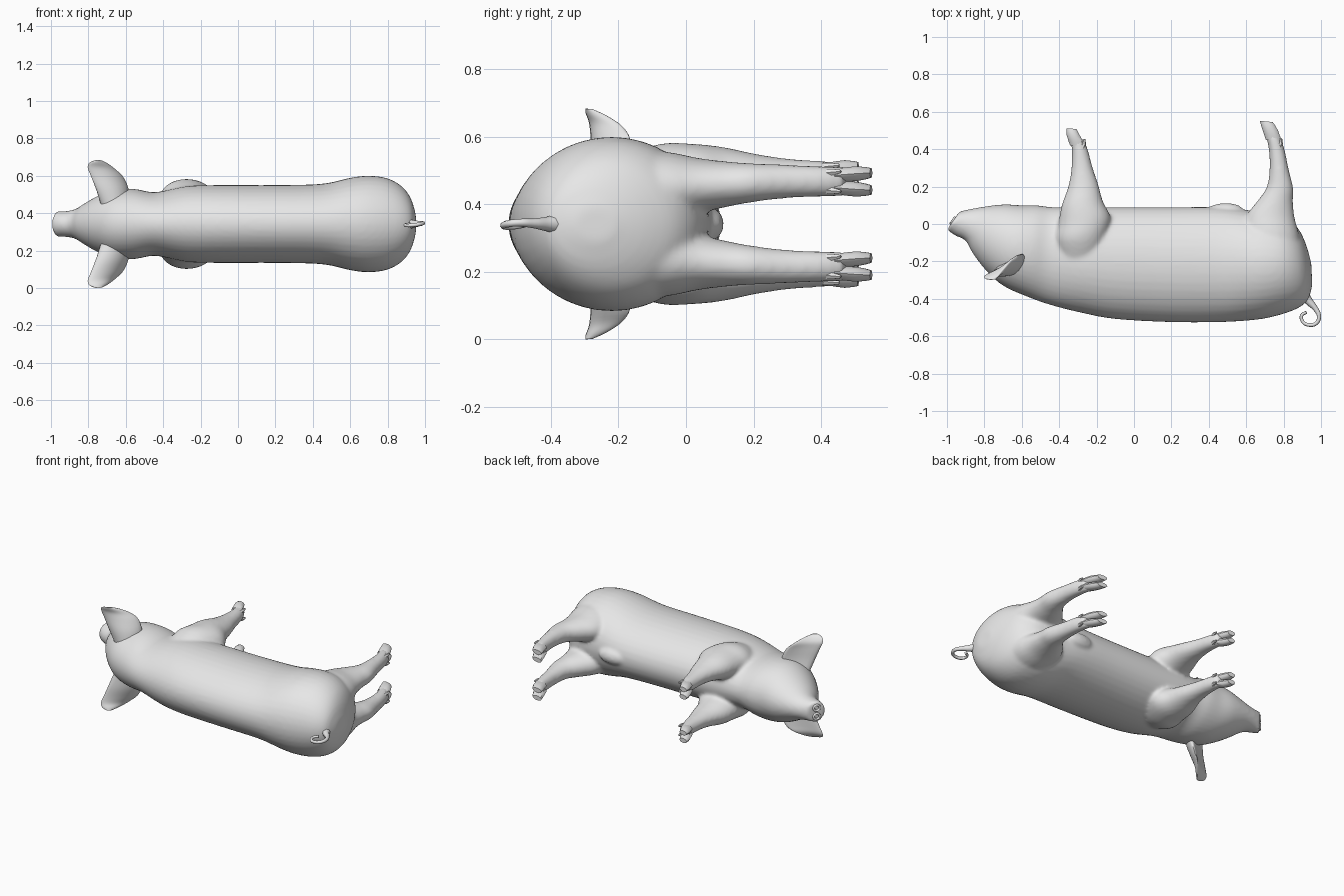
import bpy, bmesh, math
from mathutils import Vector, Matrix

cube = bpy.data.objects.get("Cube")
if cube:
    bpy.data.objects.remove(cube, do_unlink=True)

MID = 0.342          # height of the symmetry plane (the animal lies on its side)
Z = Vector((0, 0, 1))

mat = bpy.data.materials.new("plain_grey")
mat.use_nodes = True
mat.diffuse_color = (0.8, 0.8, 0.8, 1)
mat.node_tree.nodes["Principled BSDF"].inputs["Base Color"].default_value = (0.8, 0.8, 0.8, 1)


def catmull(rings, steps):
    """Smoothly interpolate rows of numbers."""
    out, n = [], len(rings)
    for i in range(n - 1):
        a, b, c, d = (rings[min(max(i + k, 0), n - 1)] for k in (-1, 0, 1, 2))
        for s in range(steps):
            t = s / steps
            out.append([0.5 * (2 * q + (r - p) * t + (2 * p - 5 * q + 4 * r - w) * t * t
                               + (3 * q - p - 3 * r + w) * t ** 3)
                        for p, q, r, w in zip(a, b, c, d)])
    out.append(list(rings[-1]))
    return out


def loft(bm, rings, mirror=False, steps=4, n=24, across=False, bend=0.0):
    """Skin oval rings, each given as edge point, opposite edge point, half thickness."""
    loops = []
    for r in catmull(rings, steps):
        p, q, t = Vector(r[:3]), Vector(r[3:6]), r[6]
        c, u = (p + q) / 2, (q - p) / 2
        v = u.cross(Z).normalized() if across else Z
        loop = []
        for k in range(n):
            a = 2 * math.pi * k / n
            co = c + u * math.cos(a) + v * (t * math.sin(a) - bend * u.length * math.cos(a) ** 2)
            if mirror:
                co.z = 2 * MID - co.z
            loop.append(bm.verts.new(co))
        loops.append(loop)
    for l0, l1 in zip(loops, loops[1:]):
        for k in range(n):
            j = (k + 1) % n
            bm.faces.new((l0[k], l0[j], l1[j], l1[k]))
    bm.faces.new(loops[0])
    bm.faces.new(loops[-1])


def flat(rows):
    """Expand (x, y, x, y, z centre, half thickness) rows into ring rows."""
    return [(a, b, z, c, d, z, w) for a, b, c, d, z, w in rows]


def finish(name, bm):
    bmesh.ops.recalc_face_normals(bm, faces=bm.faces[:])
    me = bpy.data.meshes.new(name)
    bm.to_mesh(me)
    bm.free()
    me.materials.append(mat)
    ob = bpy.data.objects.new(name, me)
    bpy.context.collection.objects.link(ob)
    return ob


def smooth(ob, angle=40):
    bpy.ops.object.select_all(action='DESELECT')
    ob.select_set(True)
    bpy.context.view_layer.objects.active = ob
    bpy.ops.object.shade_smooth_by_angle(angle=math.radians(angle))


# Trunk and head: back edge x, y, belly edge x, y, half width
trunk = [
    (-1.00, -0.03, -0.935, 0.065, 0.070), (-0.96, -0.06, -0.90, 0.075, 0.068),
    (-0.90, -0.09, -0.83, 0.088, 0.080), (-0.86, -0.16, -0.75, 0.10, 0.115),
    (-0.79, -0.25, -0.68, 0.105, 0.155), (-0.70, -0.33, -0.60, 0.10, 0.185),
    (-0.58, -0.385, -0.52, 0.10, 0.187), (-0.45, -0.432, -0.43, 0.09, 0.170),
    (-0.28, -0.475, -0.28, 0.09, 0.202), (-0.10, -0.508, -0.10, 0.09, 0.208),
    (0.20, -0.525, 0.20, 0.09, 0.208), (0.45, -0.525, 0.45, 0.09, 0.215),
    (0.60, -0.517, 0.60, 0.075, 0.247), (0.70, -0.505, 0.70, 0.065, 0.258),
    (0.80, -0.48, 0.80, 0.04, 0.244), (0.88, -0.448, 0.875, -0.02, 0.200),
    (0.93, -0.405, 0.92, -0.11, 0.135), (0.953, -0.33, 0.948, -0.21, 0.050),
]

# Legs: front edge x, y, rear edge x, y, z centre, half width
foreleg = [
    (-0.38, -0.22, -0.19, -0.22, 0.47, 0.055), (-0.42, -0.09, -0.15, -0.08, 0.475, 0.103),
    (-0.405, 0.00, -0.125, 0.03, 0.48, 0.100), (-0.387, 0.10, -0.165, 0.12, 0.49, 0.080),
    (-0.352, 0.20, -0.19, 0.21, 0.49, 0.060), (-0.335, 0.30, -0.22, 0.30, 0.488, 0.048),
    (-0.333, 0.40, -0.247, 0.40, 0.486, 0.043), (-0.345, 0.46, -0.27, 0.455, 0.486, 0.042),
]
hindleg = [
    (0.60, -0.22, 0.90, -0.25, 0.44, 0.125), (0.58, -0.06, 0.885, -0.07, 0.445, 0.112),
    (0.605, 0.05, 0.86, 0.03, 0.455, 0.082), (0.665, 0.13, 0.85, 0.12, 0.46, 0.067),
    (0.71, 0.20, 0.852, 0.19, 0.464, 0.058), (0.725, 0.30, 0.828, 0.29, 0.468, 0.050),
    (0.72, 0.40, 0.805, 0.40, 0.468, 0.046), (0.70, 0.49, 0.782, 0.465, 0.468, 0.044),
]

# One continuous skin: trunk, head and four legs fused together
bm = bmesh.new()
loft(bm, flat([(a, b, c, d, MID, w) for a, b, c, d, w in trunk]), n=40)
for side in (False, True):
    loft(bm, flat(foreleg), side)
    loft(bm, flat(hindleg), side)
bmesh.ops.create_uvsphere(bm, u_segments=16, v_segments=10, radius=1, matrix=
                          Matrix.Translation((0.49, 0.082, MID)) @ Matrix.Diagonal((0.09, 0.03, 0.045, 1)))
skin = finish("body_skin", bm)
rem = skin.modifiers.new("fuse", 'REMESH')
rem.mode = 'VOXEL'
rem.voxel_size = 0.011
rem.use_smooth_shade = True
sm = skin.modifiers.new("soften", 'SMOOTH')
sm.factor = 0.5
sm.iterations = 8

# Ears: cupped tapering plates
ear = [
    (-0.72, -0.26, 0.43, -0.585, -0.20, 0.43, 0.045), (-0.745, -0.285, 0.52, -0.575, -0.185, 0.52, 0.034),
    (-0.775, -0.295, 0.60, -0.60, -0.185, 0.59, 0.022), (-0.793, -0.30, 0.645, -0.64, -0.205, 0.63, 0.016),
    (-0.785, -0.305, 0.672, -0.685, -0.245, 0.662, 0.011), (-0.755, -0.30, 0.684, -0.725, -0.28, 0.682, 0.004),
]

# Cloven toes and dewclaws: same row layout as the legs
toes = {
    "front": ([(-0.342, 0.42, -0.262, 0.42, 0.486, 0.020), (-0.36, 0.475, -0.285, 0.465, 0.486, 0.023),
               (-0.362, 0.512, -0.308, 0.508, 0.486, 0.015)], (-0.27, 0.425), 0.486),
    "hind": ([(0.705, 0.45, 0.79, 0.44, 0.468, 0.020), (0.685, 0.51, 0.77, 0.50, 0.468, 0.023),
              (0.672, 0.552, 0.742, 0.545, 0.468, 0.015)], (0.782, 0.43), 0.468),
}

for side, tag in ((False, "left"), (True, "right")):
    bm = bmesh.new()
    loft(bm, ear, side, n=20, across=True, bend=0.22)
    smooth(finish(tag + "_ear", bm), 60)
    for leg, (rows, (dx, dy), zc) in toes.items():
        bm = bmesh.new()
        for off in (-0.023, 0.023):
            loft(bm, flat([(a, b, c, d, z + off * k, w) for k, (a, b, c, d, z, w)
                           in zip((0.8, 1, 1.1), rows)]), side, steps=2, n=10)
            # dewclaw behind the toe
            claw = [(dx - 0.03, dy - 0.03, dx + 0.002, dy - 0.035, zc + off, 0.014),
                    (dx - 0.01, dy + 0.005, dx + 0.014, dy, zc + off * 1.2, 0.011),
                    (dx, dy + 0.03, dx + 0.010, dy + 0.028, zc + off * 1.3, 0.005)]
            loft(bm, flat(claw), side, steps=1, n=6)
        smooth(finish(tag + "_" + leg + "_hoof", bm))

# Nostril rims on the snout disc
face_dir = Vector((-0.095, 0.065, 0)).normalized()
centre = Vector((-0.969, 0.018, MID))
for s, tag in ((1, "left"), (-1, "right")):
    bpy.ops.mesh.primitive_torus_add(major_radius=0.019, minor_radius=0.007,
                                     major_segments=16, minor_segments=8,
                                     location=centre + Vector((0, 0, s * 0.028)),
                                     rotation=face_dir.to_track_quat('Z', 'Y').to_euler())
    rim = bpy.context.object
    rim.name = tag + "_nostril"
    rim.data.materials.append(mat)
    smooth(rim, 60)

# Curly tail: tapered tube along a hooked path
path = [(0.90, -0.37, 0), (0.937, -0.415, 0), (0.972, -0.455, 0.002), (0.989, -0.495, 0.004),
        (0.975, -0.53, 0.0), (0.938, -0.54, -0.006), (0.902, -0.522, -0.008),
        (0.897, -0.488, -0.004), (0.922, -0.472, 0.0)]
cu = bpy.data.curves.new("tail", 'CURVE')
cu.dimensions = '3D'
cu.bevel_depth = 0.011
cu.bevel_resolution = 2
cu.resolution_u = 5
cu.use_fill_caps = True
sp = cu.splines.new('BEZIER')
sp.bezier_points.add(len(path) - 1)
for i, (bp, (x, y, z)) in enumerate(zip(sp.bezier_points, path)):
    bp.co = (x, y, MID + z)
    bp.handle_left_type = bp.handle_right_type = 'AUTO'
    bp.radius = (3.0, 1.9, 1.25)[i] if i < 3 else 1.0 - 0.05 * (i - 3)
cu.materials.append(mat)
tail = bpy.data.objects.new("tail", cu)
bpy.context.collection.objects.link(tail)
bpy.ops.object.select_all(action='DESELECT')
tail.select_set(True)
bpy.context.view_layer.objects.active = tail
bpy.ops.object.convert(target='MESH')
smooth(bpy.context.object, 60)
